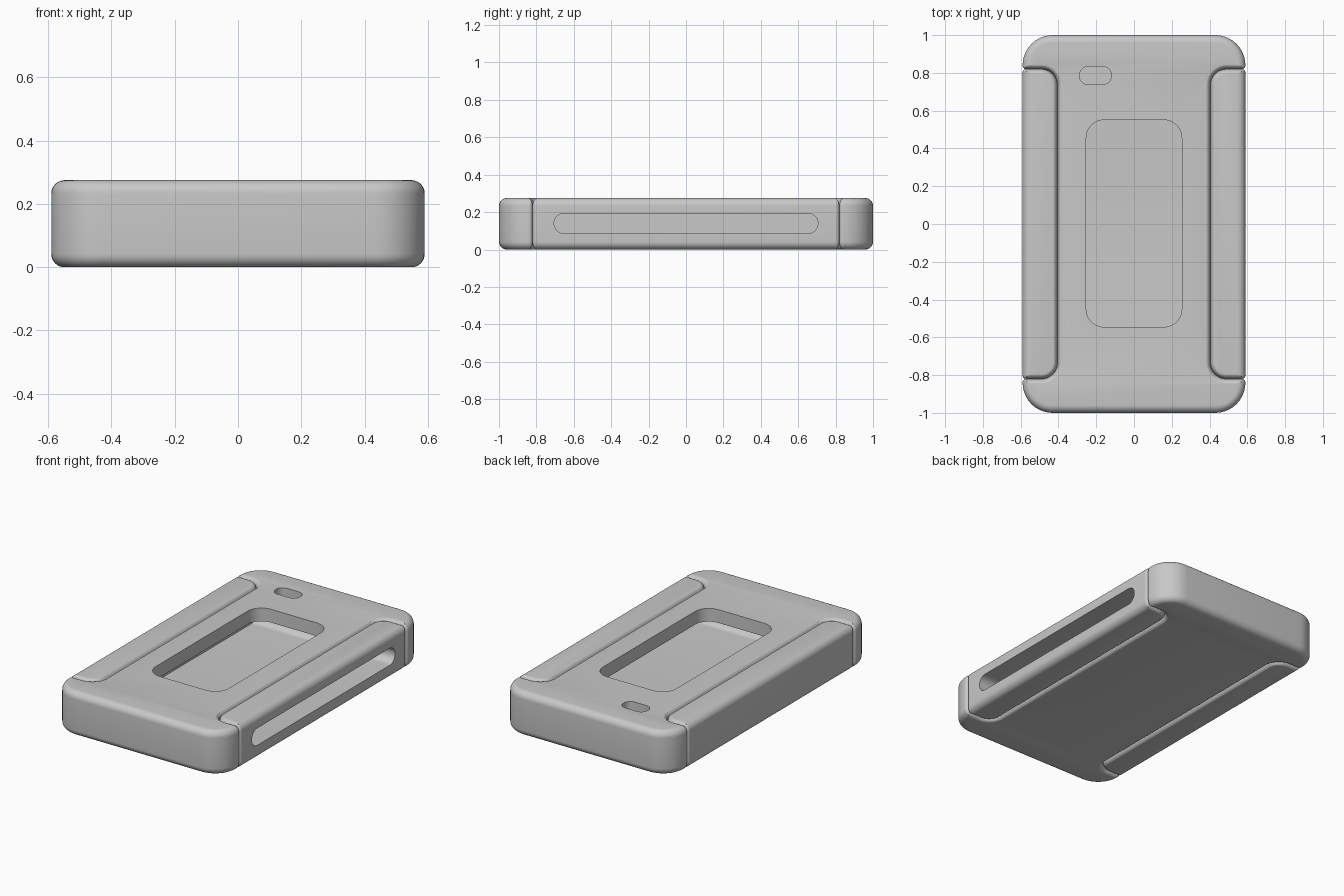
import bpy, bmesh
from math import sin, cos, pi, atan2
from mathutils import Vector

cube = bpy.data.objects.get("Cube")
if cube:
    bpy.data.objects.remove(cube, do_unlink=True)

W, L, H = 0.59, 1.0, 0.275      # half width, half length, height
RX, RY = 0.405, 0.82            # inner edge and end of the side rails
ROUND, SEAM = 0.042, 0.025      # outer edge rounding and seam rounding

grey = bpy.data.materials.new("grey_plastic")
grey.use_nodes = True
grey.diffuse_color = (0.58, 0.58, 0.58, 1)
grey.node_tree.nodes["Principled BSDF"].inputs["Base Color"].default_value = (0.58, 0.58, 0.58, 1)


def outline(corners, steps=10):
    """Right-angled closed path of (x, y, radius) with rounded corners."""
    pts = []
    for i, (x, y, r) in enumerate(corners):
        p = Vector((x, y))
        a = (Vector(corners[i - 1][:2]) - p).normalized()
        b = (Vector(corners[(i + 1) % len(corners)][:2]) - p).normalized()
        centre = p + (a + b) * r
        for k in range(steps + 1):
            t = k / steps * pi / 2
            pts.append(centre - b * r * cos(t) - a * r * sin(t))
    return pts


def loft(name, rings, place=lambda x, y, z: (x, y, z)):
    """Solid through a list of (outline, height) rings."""
    bm = bmesh.new()
    loops = [[bm.verts.new(place(p.x, p.y, z)) for p in pts] for pts, z in rings]
    n = len(loops[0])
    for lo, hi in zip(loops, loops[1:]):
        for i in range(n):
            j = (i + 1) % n
            bm.faces.new((lo[i], lo[j], hi[j], hi[i]))
    bm.faces.new(loops[0][::-1])
    bm.faces.new(loops[-1])
    bmesh.ops.recalc_face_normals(bm, faces=bm.faces)
    mesh = bpy.data.meshes.new(name)
    bm.to_mesh(mesh)
    bm.free()
    mesh.materials.append(grey)
    ob = bpy.data.objects.new(name, mesh)
    bpy.context.collection.objects.link(ob)
    return ob


def body_corners(d, g):
    x, y, rx, ry = W - d, L - d, RX - g, RY + g
    tip = max(0.02 - d, 0.001)
    quarter = [(rx, ry, 0.085 + g), (x, ry, tip), (x, y, 0.16 - 1.2 * d)]
    q2 = [(-a, b, r) for a, b, r in quarter[::-1]]
    q3 = [(-a, -b, r) for a, b, r in quarter]
    q4 = [(a, -b, r) for a, b, r in quarter[::-1]]
    return quarter + q2 + q3 + q4


def rail_corners(d, g, side):
    tip = max(0.02 - d, 0.001)
    x, rx, ry = side * (W - d), side * (RX + g), RY - g
    return [(x, -ry, tip), (x, ry, tip), (rx, ry, 0.085 - g), (rx, -ry, 0.085 - g)]


def rounded_solid(name, corners):
    """Extrude an outline with rounded top and bottom rims."""
    rings = []
    for k in range(9):
        t = k / 8 * pi / 2
        f = 1 - sin(t)
        rings.append((outline(corners(ROUND * f, SEAM * f)), ROUND * (1 - cos(t))))
    rings += [(pts, H - z) for pts, z in rings[::-1]]
    return loft(name, rings)


def box_corners(cx, cy, hx, hy, r):
    return [(cx + hx, cy - hy, r), (cx + hx, cy + hy, r),
            (cx - hx, cy + hy, r), (cx - hx, cy - hy, r)]


def cutter(corners, lo, hi, **kw):
    pts = outline(corners)
    ob = loft("cutter", [(pts, lo), (pts, hi)], **kw)
    ob.hide_render = True
    return ob


def cut(target, tool):
    mod = target.modifiers.new("cut", "BOOLEAN")
    mod.operation = "DIFFERENCE"
    mod.solver = "EXACT"
    mod.object = tool
    bpy.context.view_layer.objects.active = target
    bpy.ops.object.modifier_apply(modifier=mod.name)


# Main shell and the two side rails set into its flanks
body = rounded_solid("main_body", body_corners)
left_rail = rounded_solid("left_rail", lambda d, g: rail_corners(d, g, 1))
right_rail = rounded_solid("right_rail", lambda d, g: rail_corners(d, g, -1))

# Flat pocket open on the left side, window and strap hole on top
pocket = cutter(box_corners(0, H / 2 + 0.002, 0.705, 0.053, 0.0515), -0.37, 0.7,
                place=lambda x, y, z: (z, x, y))
window = cutter(box_corners(0, 0.003, 0.253, 0.548, 0.095), 0.14, 0.4)
strap_hole = cutter(box_corners(-0.204, 0.786, 0.084, 0.047, 0.044), 0.17, 0.4)
for tool in (pocket, window, strap_hole):
    cut(body, tool)
cut(left_rail, pocket)
for tool in (pocket, window, strap_hole):
    bpy.data.objects.remove(tool, do_unlink=True)

# Smooth shading with crisp cut edges
bpy.ops.object.select_all(action="DESELECT")
for ob in (body, left_rail, right_rail):
    ob.select_set(True)
bpy.context.view_layer.objects.active = body
bpy.ops.object.shade_smooth_by_angle(angle=0.6)
